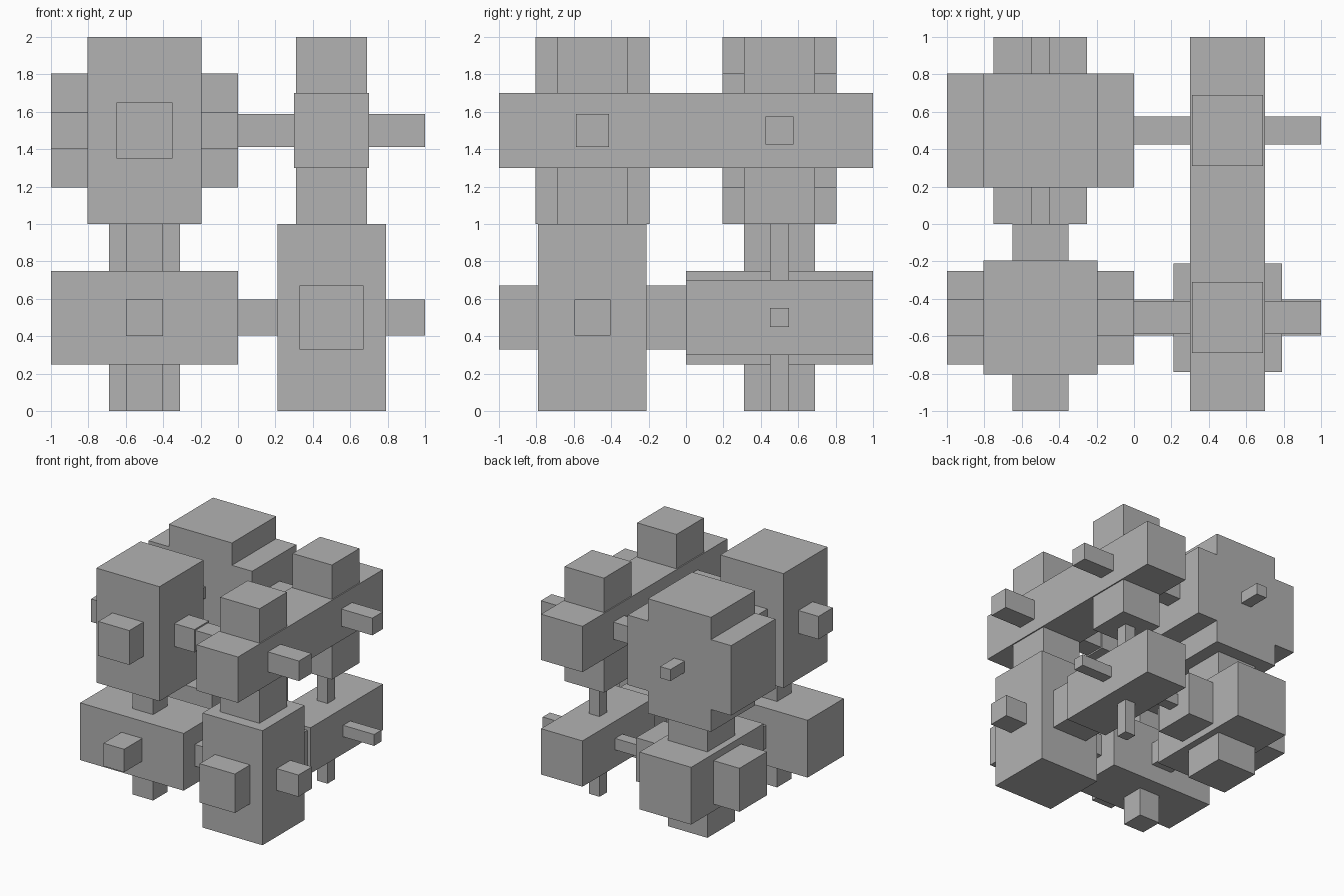
import bpy
import bmesh
from mathutils import Matrix, Vector

default = bpy.data.objects.get("Cube")
if default:
    bpy.data.objects.remove(default, do_unlink=True)

GREY = (0.448, 0.448, 0.448, 1.0)
grey = bpy.data.materials.new("plain_grey")
grey.use_nodes = True
grey.diffuse_color = GREY
grey.node_tree.nodes["Principled BSDF"].inputs["Base Color"].default_value = GREY


def bar(name, centre, axis, width):
    """Unit-long square bar along one axis."""
    size = [width] * 3
    size[axis] = 1.0
    bm = bmesh.new()
    bmesh.ops.create_cube(bm, size=1.0, matrix=Matrix.Diagonal((*size, 1.0)))
    mesh = bpy.data.meshes.new(name)
    bm.to_mesh(mesh)
    bm.free()
    mesh.materials.append(grey)
    obj = bpy.data.objects.new(name, mesh)
    obj.location = centre
    bpy.context.collection.objects.link(obj)


# Eight crosses of three bars: side signs, then bar widths along x, y and z
crosses = {
    "upper_front_right": ((-1, -1, 1), (0.20, 0.30, 0.61)),
    "upper_front_left": ((1, -1, 1), (0.175, 0.40, 0.38)),
    "upper_back_left": ((1, 1, 1), (0.15, 0.40, 0.38)),
    "upper_back_right": ((-1, 1, 1), (0.61, 0.10, 0.61)),
    "lower_front_right": ((-1, -1, -1), (0.50, 0.20, 0.20)),
    "lower_front_left": ((1, -1, -1), (0.19, 0.34, 0.58)),
    "lower_back_left": ((1, 1, -1), (0.10, 0.40, 0.10)),
    "lower_back_right": ((-1, 1, -1), (0.38, 0.50, 0.38)),
}
directions = ("crosswise_bar", "lengthwise_bar", "upright_bar")

for place, (signs, widths) in crosses.items():
    centre = Vector(signs) / 2 + Vector((0, 0, 1))
    for axis, width in enumerate(widths):
        bar(f"{place}_{directions[axis]}", centre, axis, width)
